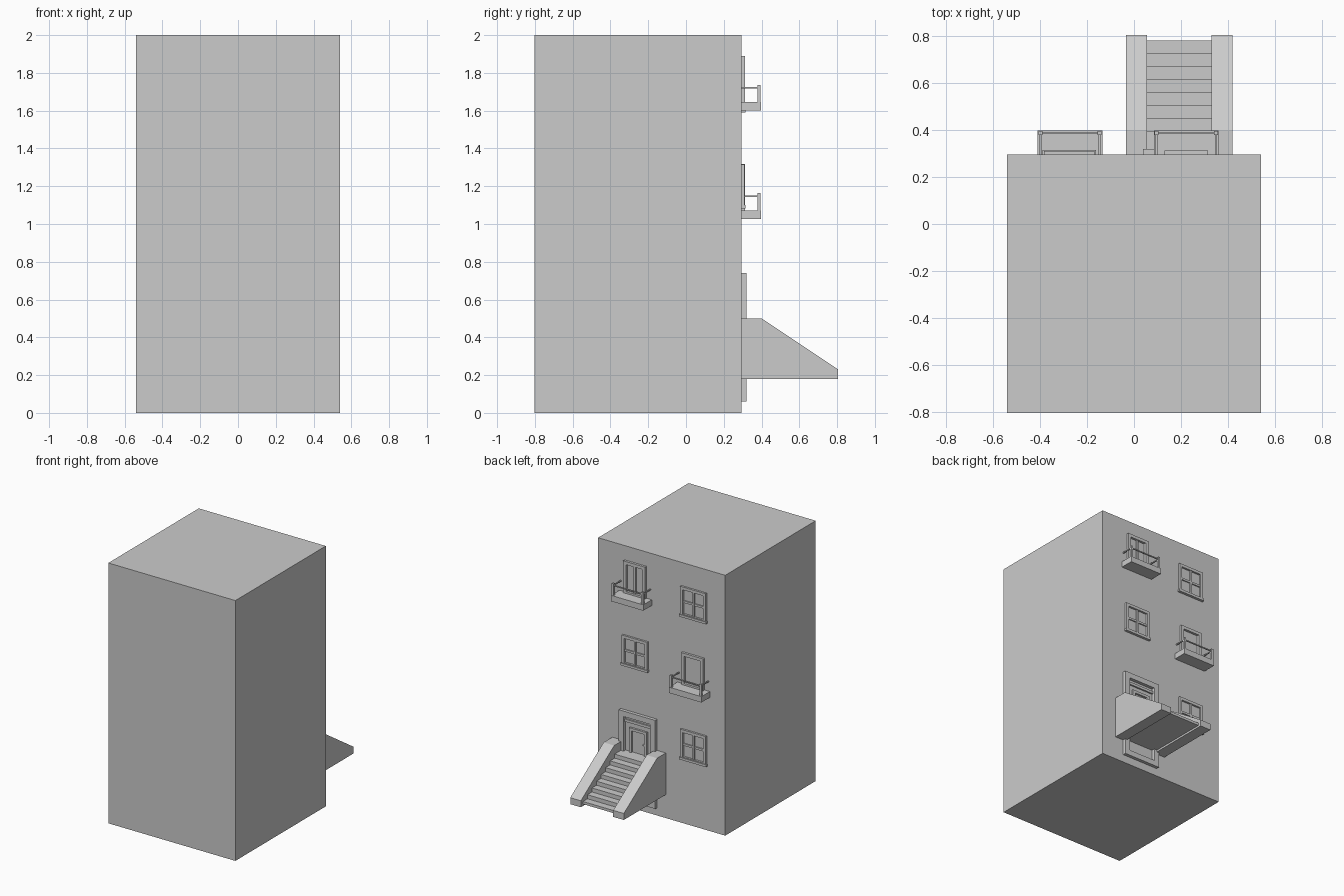
import bpy, bmesh

if "Cube" in bpy.data.objects:
    bpy.data.objects.remove(bpy.data.objects["Cube"])

WALL = 0.295  # y of the detailed facade


def finish(name, bm):
    bmesh.ops.recalc_face_normals(bm, faces=bm.faces)
    me = bpy.data.meshes.new(name)
    bm.to_mesh(me)
    bm.free()
    ob = bpy.data.objects.new(name, me)
    bpy.context.collection.objects.link(ob)
    return ob


def add_box(bm, x0, x1, y0, y1, z0, z1):
    vs = bmesh.ops.create_cube(bm, size=1)["verts"]
    for v in vs:
        v.co.x = x1 if v.co.x > 0 else x0
        v.co.y = y1 if v.co.y > 0 else y0
        v.co.z = z1 if v.co.z > 0 else z0


def boxes(name, *dims):
    bm = bmesh.new()
    for d in dims:
        add_box(bm, *d)
    return finish(name, bm)


def prism(name, profile, x0, x1):
    """Extrude a (y, z) outline along x."""
    bm = bmesh.new()
    f = bm.faces.new([bm.verts.new((x0, y, z)) for y, z in profile])
    ext = bmesh.ops.extrude_face_region(bm, geom=[f])["geom"]
    moved = [g for g in ext if isinstance(g, bmesh.types.BMVert)]
    bmesh.ops.translate(bm, vec=(x1 - x0, 0, 0), verts=moved)
    return finish(name, bm)


def frame(x0, x1, z0, z1, w, depth):
    """Four bars around a rectangle, standing out from the wall."""
    a, b = WALL - 0.005, WALL + depth
    return [(x0, x0 + w, a, b, z0, z1), (x1 - w, x1, a, b, z0, z1),
            (x0 + w, x1 - w, a, b, z1 - w, z1), (x0 + w, x1 - w, a, b, z0, z0 + w)]


def window(name, cx, z0):
    x0, x1, z1 = cx - 0.108, cx + 0.108, z0 + 0.23
    a, b, zm = WALL - 0.005, WALL + 0.01, z0 + 0.115
    boxes(name, *frame(x0, x1, z0, z1, 0.022, 0.015),
          (cx - 0.008, cx + 0.008, a, b, z0 + 0.02, z1 - 0.02),
          (x0 + 0.02, x1 - 0.02, a, b - 0.001, zm - 0.008, zm + 0.008),
          (x0 - 0.006, x1 + 0.006, a, WALL + 0.02, z0 - 0.002, z0 + 0.016))


def balcony(name, cx, z0, mullion):
    x0, x1, y1, zt = cx - 0.1375, cx + 0.1375, 0.398, z0 + 0.045
    boxes(name + "_slab", (x0, x1, WALL - 0.005, y1, z0, zt))
    # corner posts and thin rails
    p, r0, r1 = 0.017, zt + 0.072, zt + 0.08
    boxes(name + "_railing",
          (x0 + 0.003, x0 + 0.003 + p, y1 - p - 0.003, y1 - 0.003, zt, zt + 0.092),
          (x1 - 0.003 - p, x1 - 0.003, y1 - p - 0.003, y1 - 0.003, zt, zt + 0.092),
          (x0 + 0.008, x0 + 0.016, WALL, y1 - 0.012, r0, r1),
          (x1 - 0.016, x1 - 0.008, WALL, y1 - 0.012, r0, r1),
          (x0 + 0.012, x1 - 0.012, y1 - 0.015, y1 - 0.007, r0, r1))
    # glazed balcony door
    d0, d1, top = cx - 0.093, cx + 0.093, z0 + 0.29
    parts = frame(d0, d1, zt - 0.01, top, 0.024, 0.018)
    if mullion:
        parts.append((cx - 0.008, cx + 0.008, WALL - 0.005, WALL + 0.012, zt, top - 0.02))
    boxes(name + "_door", *parts)


# building block
boxes("building", (-0.54, 0.54, -0.803, WALL, 0, 2))

# windows and balconies, alternating by floor
window("window_top", -0.275, 1.592)
window("window_middle", 0.222, 1.085)
window("window_bottom", -0.275, 0.495)
balcony("balcony_top", 0.222, 1.6, True)
balcony("balcony_middle", -0.272, 1.027, False)

# front door: outer surround, recessed lintel, door leaf frame, knob
cx = 0.193
boxes("door_surround", *frame(cx - 0.155, cx + 0.155, 0.06, 0.74, 0.042, 0.025))
boxes("door_lintel", (cx - 0.113, cx + 0.113, WALL - 0.005, WALL + 0.012, 0.655, 0.675))
boxes("door_leaf", *frame(cx - 0.075, cx + 0.075, 0.40, 0.62, 0.02, 0.015))
boxes("door_knob", (cx - 0.052, cx - 0.042, WALL, WALL + 0.015, 0.51, 0.52))

# stair side walls
side = [(WALL - 0.005, 0.18), (0.805, 0.18), (0.805, 0.23), (0.40, 0.50), (WALL - 0.005, 0.50)]
prism("stair_wall_left", side, -0.035, 0.055)
prism("stair_wall_right", side, 0.33, 0.42)

# steps
steps = [(WALL - 0.005, 0.195), (0.78, 0.195)]
for i in range(8):
    y, z = 0.78 - 0.055 * i, 0.215 + 0.031 * i
    steps += [(y, z), (y - 0.055 if i < 7 else WALL - 0.005, z)]
prism("steps", steps, 0.055, 0.33)
